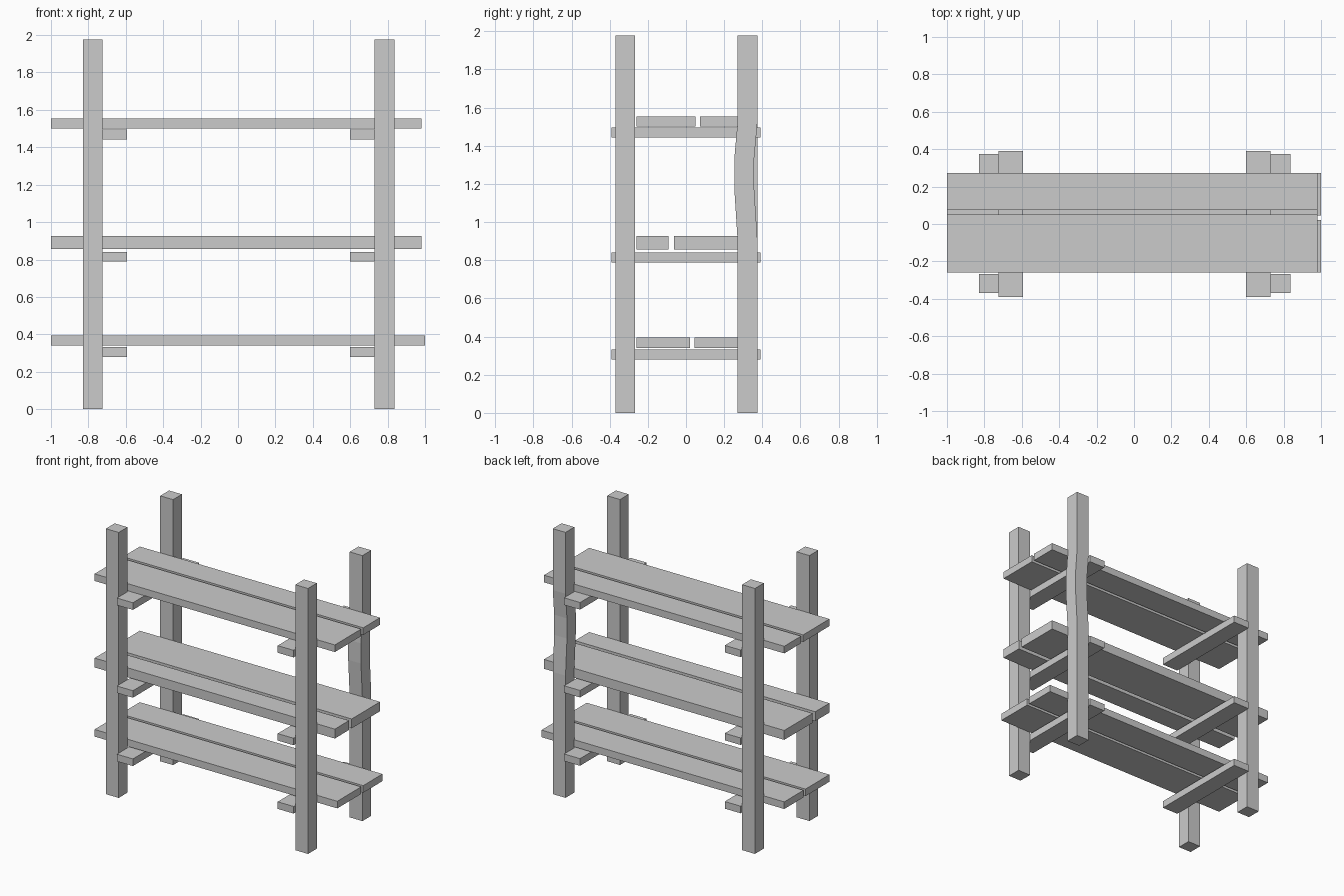
import bpy, bmesh

if "Cube" in bpy.data.objects:
    bpy.data.objects.remove(bpy.data.objects["Cube"])


def box(name, x, y, z):
    """Box from (min, max) pairs on each axis."""
    bm = bmesh.new()
    bmesh.ops.create_cube(bm, size=1)
    for v in bm.verts:
        v.co = [lo if c < 0 else hi for c, (lo, hi) in zip(v.co, (x, y, z))]
    mesh = bpy.data.meshes.new(name)
    bm.to_mesh(mesh)
    bm.free()
    obj = bpy.data.objects.new(name, mesh)
    bpy.context.collection.objects.link(obj)
    return obj


HEIGHT = 1.977
LEFT, RIGHT = (-0.83, -0.724), (0.731, 0.836)
FRONT, BACK = (-0.37, -0.267), (0.27, 0.374)

# Corner posts
box("front_left_post", LEFT, FRONT, (0, HEIGHT))
box("front_right_post", RIGHT, FRONT, (0, HEIGHT))
box("back_left_post", LEFT, BACK, (0, HEIGHT))
bent = box("back_right_post", RIGHT, BACK, (0, HEIGHT))

# The back right post is slightly warped between the upper shelves
bm = bmesh.new()
bm.from_mesh(bent.data)
for z in (0.91, 1.18, 1.33, 1.52):
    bmesh.ops.bisect_plane(bm, geom=bm.verts[:] + bm.edges[:] + bm.faces[:],
                           plane_co=(0, 0, z), plane_no=(0, 0, 1))
for v in bm.verts:
    if 1.1 < v.co.z < 1.4:
        v.co.y -= 0.017
bm.to_mesh(bent.data)
bm.free()

# Shelves: name, board z range, support z range, gap between boards, right end
shelves = [
    ("lower", (0.341, 0.394), (0.28, 0.333), (0.022, 0.045), 1.0),
    ("middle", (0.856, 0.926), (0.789, 0.841), (-0.093, -0.062), 0.98),
    ("upper", (1.5, 1.553), (1.443, 1.496), (0.05, 0.074), 0.98),
]
for name, board_z, support_z, gap, end in shelves:
    box(name + "_front_board", (-1, end), (-0.26, gap[0]), board_z)
    box(name + "_back_board", (-1, end), (gap[1], 0.272), board_z)
    # Cross supports on the inner side of the posts
    box(name + "_left_support", (LEFT[1], -0.593), (-0.39, 0.39), support_z)
    box(name + "_right_support", (0.6, RIGHT[0]), (-0.39, 0.39), support_z)
